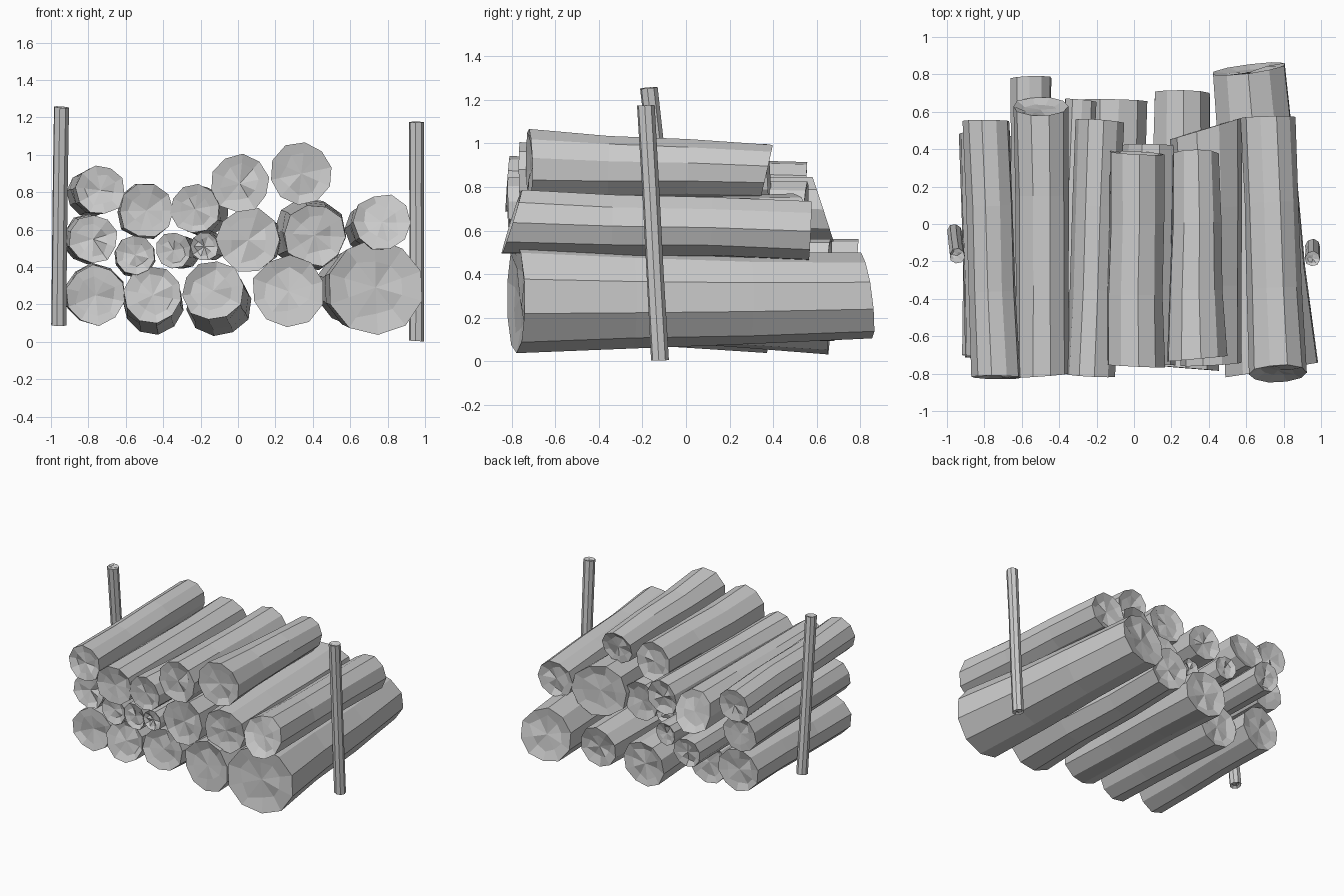
import bpy, bmesh, random
from math import cos, sin, pi
from mathutils import Vector

if "Cube" in bpy.data.objects:
    bpy.data.objects.remove(bpy.data.objects["Cube"])

random.seed(7)

# Slanted saw cuts: (end index, y shift per x, y shift per z)
slants = {
    "bottom_log_5": [(0, 0.08, 0.0), (1, 0.05, -0.12)],
    "middle_log_6": [(1, 0.28, 0.0)],
    "top_log_2": [(1, 0.0, -0.33)],
    "top_log_5": [(1, 0.0, 0.2)],
    "top_log_6": [(0, 0.0, 0.28)],
}


def rough_rod(name, a, b, ra, rb, sides=10, rings=4, rough=0.04, waist=0.98, dish=0.03):
    """Faceted, slightly irregular log from a to b with dished, chipped ends."""
    a, b = Vector(a), Vector(b)
    axis = (b - a).normalized()
    helper = Vector((1, 0, 0))
    v = axis.cross(helper).normalized()
    u = v.cross(axis).normalized()
    lumps = [1 + random.uniform(-rough, rough) for _ in range(sides)]
    spin = random.uniform(0, pi)
    cuts = {e * (rings - 1): (sx, sz) for e, sx, sz in slants.get(name, [])}
    bm = bmesh.new()
    loops = []
    for i in range(rings):
        t = i / (rings - 1)
        end = i in (0, rings - 1)
        r = (ra + (rb - ra) * t) * (1.01 if end else waist)
        tilt = random.uniform(-0.1, 0.1) if end and i not in cuts else 0
        turn = random.uniform(0, 2 * pi)
        drift = (u * random.uniform(-1, 1) + v * random.uniform(-1, 1)) * (0 if end else 0.04 * r)
        centre = a.lerp(b, t) + drift
        sx, sz = cuts.get(i, (0, 0))
        loop = []
        for k in range(sides):
            ang = spin + 2 * pi * k / sides
            rr = r * lumps[k] * (1 + random.uniform(-rough, rough) * 0.5)
            d = (u * cos(ang) + v * sin(ang)) * rr
            d += axis * (r * tilt * cos(ang - turn) + sx * d.x + sz * d.z)
            loop.append(bm.verts.new(centre + d))
        loops.append(loop)
    # bark
    for lo, hi in zip(loops, loops[1:]):
        for k in range(sides):
            n = (k + 1) % sides
            bm.faces.new((lo[k], lo[n], hi[n], hi[k]))
    # cut ends: inner ring and centre, pushed slightly inward
    for loop, inward in ((loops[0], axis), (loops[-1], -axis)):
        c = sum((w.co for w in loop), Vector()) / sides
        inner = [bm.verts.new(c.lerp(w.co, random.uniform(0.5, 0.75))
                              + inward * dish * random.uniform(0, 1)) for w in loop]
        mid = bm.verts.new(c + inward * dish * 0.6)
        for k in range(sides):
            n = (k + 1) % sides
            bm.faces.new((loop[k], loop[n], inner[n], inner[k]))
            bm.faces.new((inner[k], inner[n], mid))
    bmesh.ops.recalc_face_normals(bm, faces=bm.faces)
    mesh = bpy.data.meshes.new(name)
    bm.to_mesh(mesh)
    bm.free()
    obj = bpy.data.objects.new(name, mesh)
    bpy.context.collection.objects.link(obj)
    return obj


# Logs: front x, y, z, radius, then back x, y, z, radius
rows = {
    "bottom_log": [
        (-0.76, -0.69, 0.25, 0.16, -0.765, 0.46, 0.255, 0.165),
        (-0.455, -0.73, 0.25, 0.155, -0.45, 0.38, 0.195, 0.16),
        (-0.135, -0.73, 0.275, 0.16, -0.105, 0.66, 0.20, 0.17),
        (0.27, -0.77, 0.27, 0.195, 0.26, 0.70, 0.25, 0.155),
        (0.74, -0.78, 0.29, 0.26, 0.615, 0.83, 0.295, 0.2),
    ],
    "middle_log": [
        (-0.775, -0.71, 0.55, 0.13, -0.80, 0.49, 0.55, 0.135),
        (-0.55, -0.73, 0.465, 0.105, -0.55, 0.78, 0.455, 0.11),
        (-0.345, -0.77, 0.49, 0.095, -0.285, 0.66, 0.48, 0.085),
        (-0.18, -0.79, 0.51, 0.075, -0.14, 0.45, 0.51, 0.075),
        (0.055, -0.75, 0.545, 0.17, 0.09, 0.42, 0.54, 0.145),
        (0.41, -0.75, 0.57, 0.165, 0.385, 0.51, 0.575, 0.195),
    ],
    "top_log": [
        (-0.735, -0.82, 0.81, 0.13, -0.79, 0.55, 0.79, 0.125),
        (-0.49, -0.81, 0.70, 0.145, -0.50, 0.63, 0.695, 0.15),
        (-0.23, -0.81, 0.71, 0.13, -0.18, 0.55, 0.69, 0.13),
        (0.01, -0.76, 0.845, 0.155, 0.015, 0.38, 0.845, 0.145),
        (0.34, -0.72, 0.90, 0.165, 0.33, 0.37, 0.87, 0.125),
        (0.77, -0.80, 0.64, 0.15, 0.715, 0.57, 0.60, 0.14),
    ],
}
for row, logs in rows.items():
    for i, (x0, y0, z0, r0, x1, y1, z1, r1) in enumerate(logs, 1):
        rough_rod(f"{row}_{i}", (x0, y0, z0), (x1, y1, z1), r0, r1)

# Upright stakes holding the stack
for name, foot, head in (
    ("left_stake", (-0.96, -0.04, 0.09), (-0.945, -0.17, 1.255)),
    ("right_stake", (0.955, -0.12, 0.005), (0.955, -0.185, 1.175)),
):
    rough_rod(name, foot, head, 0.041, 0.041, sides=8, dish=0.015)
